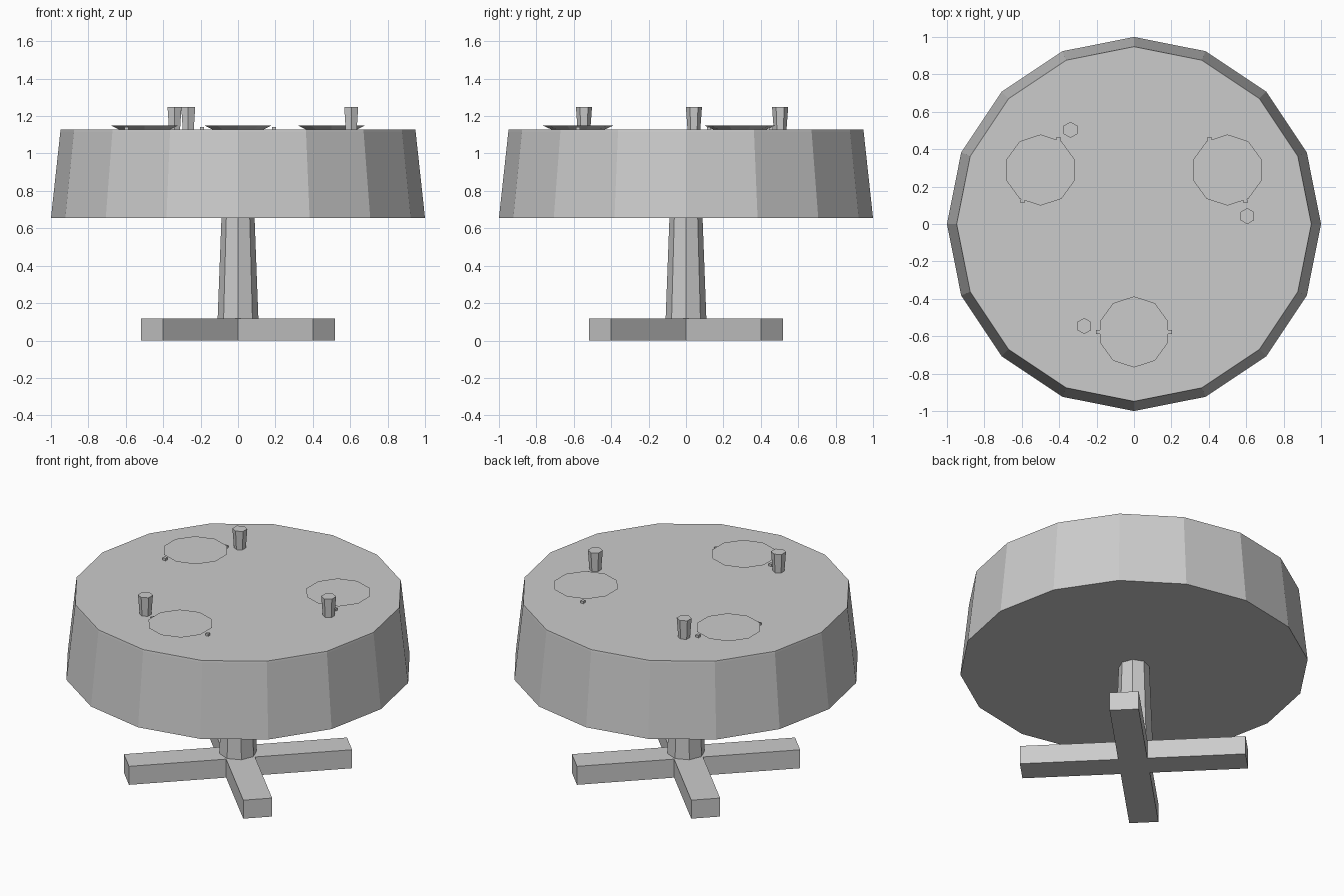
import bpy, bmesh
from math import sin, cos, pi, radians

if "Cube" in bpy.data.objects:
    bpy.data.objects.remove(bpy.data.objects["Cube"])


def lathe(name, sides, profile, start=0.0, at=(0, 0)):
    """Closed faceted solid from (radius, z) rings, bottom to top."""
    bm = bmesh.new()
    rings = []
    for r, z in profile:
        rings.append([bm.verts.new((at[0] + r * cos(start + 2 * pi * i / sides),
                                    at[1] + r * sin(start + 2 * pi * i / sides), z))
                      for i in range(sides)])
    for a, b in zip(rings, rings[1:]):
        for i in range(sides):
            j = (i + 1) % sides
            bm.faces.new((a[i], a[j], b[j], b[i]))
    bm.faces.new(rings[0][::-1])
    bm.faces.new(rings[-1])
    return finish(name, bm)


def finish(name, bm):
    bmesh.ops.recalc_face_normals(bm, faces=bm.faces)
    mesh = bpy.data.meshes.new(name)
    bm.to_mesh(mesh)
    bm.free()
    ob = bpy.data.objects.new(name, mesh)
    bpy.context.collection.objects.link(ob)
    return ob


def box(name, size, location, turn=0.0):
    bm = bmesh.new()
    bmesh.ops.create_cube(bm, size=1)
    bmesh.ops.scale(bm, vec=size, verts=bm.verts)
    ob = finish(name, bm)
    ob.location = location
    ob.rotation_euler.z = turn
    return ob


def polar(r, degrees):
    return r * cos(radians(degrees)), r * sin(radians(degrees))


# Crossed floor bars
for side, turn in (("right", 45), ("left", -45)):
    box("base_bar_" + side, (1.30, 0.168, 0.117), (0, 0, 0.0585), radians(turn))

# Tapered pedestal
lathe("pedestal", 8, [(0.11, 0.05), (0.109, 0.115), (0.088, 0.67)])

# Draped tablecloth with thin top rim
lathe("tablecloth", 16, [(1.0, 0.655), (0.95, 1.115), (0.948, 1.127)])

# Three place settings
for n, angle in enumerate((30, 150, 270), 1):
    px, py = polar(0.577, angle)
    lathe(f"plate_{n}", 10, [(0.135, 1.125), (0.19, 1.15)], pi / 2, (px, py))
    lathe(f"cup_{n}", 6, [(0.034, 1.125), (0.043, 1.248)], pi / 2,
          polar(0.607, angle - 26))
    # Cutlery on either side of the plate
    for side in (-1, 1):
        ox, oy = polar(0.192 * side, angle + 90)
        box(f"cutlery_{n}_{'left' if side < 0 else 'right'}", (0.02, 0.02, 0.02),
            (px + ox, py + oy, 1.132))
